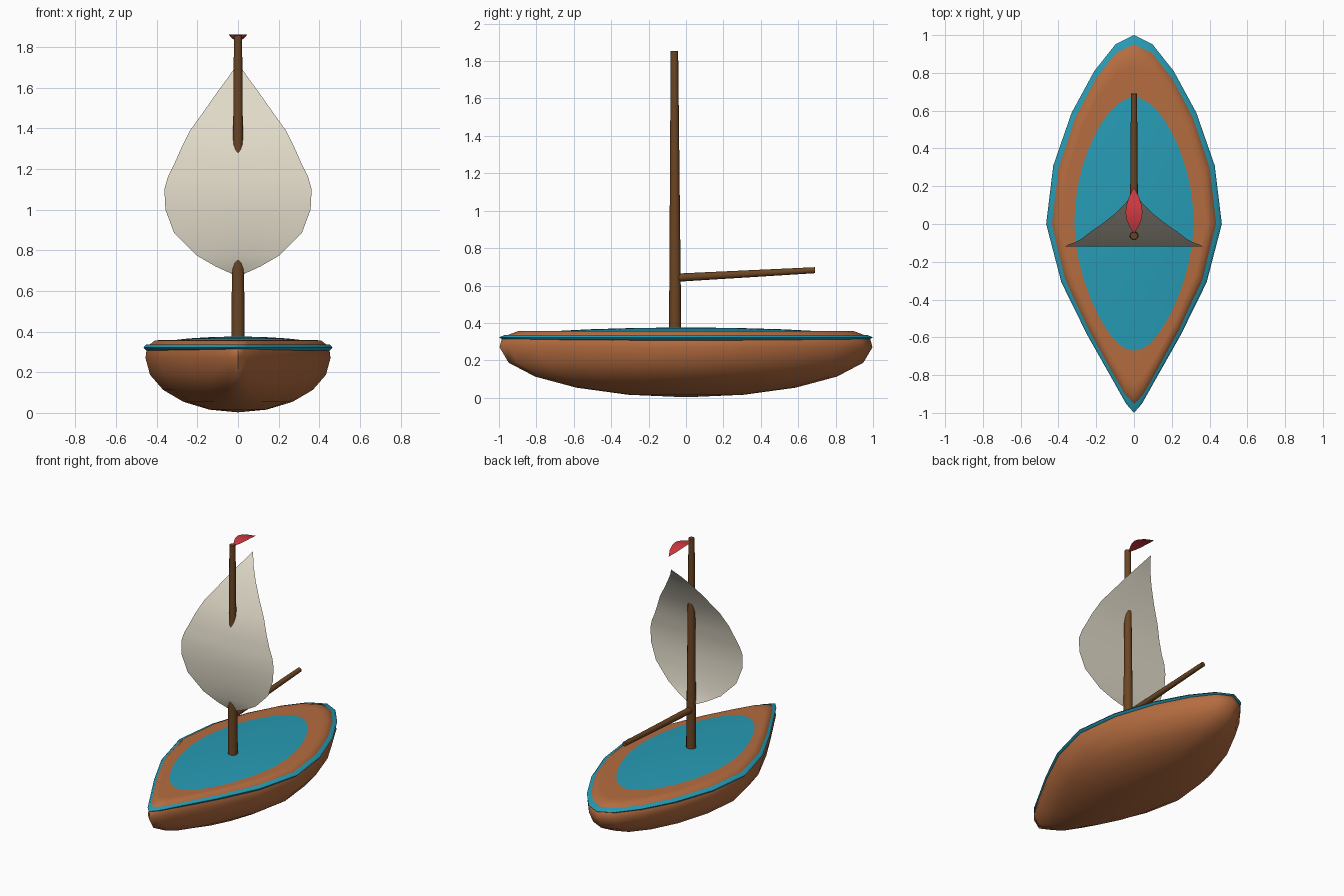
import bpy
import bmesh
from math import sin, cos, pi, radians
from mathutils import Vector

cube = bpy.data.objects.get("Cube")
if cube:
    bpy.data.objects.remove(cube)


def material(name, rgb):
    m = bpy.data.materials.new(name)
    m.use_nodes = True
    m.diffuse_color = (*rgb, 1)
    m.node_tree.nodes["Principled BSDF"].inputs["Base Color"].default_value = (*rgb, 1)
    return m


HULL = material("warm_wood", (0.46, 0.15, 0.05))
TEAL = material("teal_paint", (0.02, 0.33, 0.46))
SPAR = material("dark_wood", (0.15, 0.06, 0.017))
CANVAS = material("cream_canvas", (0.75, 0.70, 0.58))
RED = material("red_cloth", (0.62, 0.04, 0.05))


def finish(name, bm, mat, angle):
    bm.normal_update()
    mesh = bpy.data.meshes.new(name)
    bm.to_mesh(mesh)
    bm.free()
    mesh.materials.append(mat)
    ob = bpy.data.objects.new(name, mesh)
    bpy.context.collection.objects.link(ob)
    bpy.ops.object.select_all(action="DESELECT")
    ob.select_set(True)
    bpy.context.view_layer.objects.active = ob
    bpy.ops.object.shade_smooth_by_angle(angle=radians(angle))
    return ob


def boat_loft(name, rings, sx, sy, bow_taper, sides, mat, angle=60):
    """Stack boat-shaped outlines, each given as (scale, height)."""
    bm = bmesh.new()
    loops = []
    for scale, z in rings:
        loop = []
        for i in range(sides):
            a = 2 * pi * i / sides
            y = scale * sy * sin(a)
            pinch = 1 - (bow_taper * abs(y) ** 1.5 if y < 0 else 0.35 * y * y)
            loop.append(bm.verts.new((scale * sx * cos(a) * pinch, y, z)))
        loops.append(loop)
    for low, high in zip(loops, loops[1:]):
        for i in range(sides):
            j = (i + 1) % sides
            bm.faces.new((low[i], low[j], high[j], high[i]))
    bm.faces.new(loops[0][::-1])
    bm.faces.new(loops[-1])
    return finish(name, bm, mat, angle)


def spar(name, start, end, r1, r2):
    """Tapered round pole between two points."""
    a, b = Vector(start), Vector(end)
    bm = bmesh.new()
    bmesh.ops.create_cone(bm, cap_ends=True, segments=12, radius1=r1, radius2=r2,
                          depth=(b - a).length)
    turn = (b - a).to_track_quat("Z", "Y").to_matrix()
    bmesh.ops.rotate(bm, matrix=turn, verts=bm.verts)
    bmesh.ops.translate(bm, vec=(a + b) / 2, verts=bm.verts)
    return finish(name, bm, SPAR, 50)


def leaf(name, rows, mat):
    """Curved cloth sheet from rows of (half width, y, z)."""
    bm = bmesh.new()
    cols = [[bm.verts.new((w * s, y, z)) for s in (-1, 0, 1)] for w, y, z in rows]
    for p, q in zip(cols, cols[1:]):
        for i in range(2):
            bm.faces.new((p[i], p[i + 1], q[i + 1], q[i]))
    bmesh.ops.remove_doubles(bm, verts=bm.verts, dist=0.0005)
    return finish(name, bm, mat, 60)


# Hull: half an ellipsoid with a rounded gunwale
depth = 0.27
bowl = [(max(cos(t), 0.01), depth * (1 - sin(t)) + 0.003 * sin(t))
        for t in (radians(90 - 18 * k) for k in range(6))]
boat_loft("hull", bowl + [(0.985, 0.325), (0.9, 0.356), (0.84, 0.358)],
          0.455, 0.997, 0.76, 20, HULL)

# Painted rubbing strip and domed deck
boat_loft("side_stripe", [(0.97, 0.307), (1, 0.322), (0.97, 0.336)],
          0.465, 1.0, 0.76, 20, TEAL)
boat_loft("deck", [(1, 0.357), (0.75, 0.366), (0.4, 0.373), (0.01, 0.376)],
          0.325, 0.69, 0.4, 40, TEAL)

# Mast and boom
spar("mast", (0, -0.058, 0.33), (0, -0.062, 1.855), 0.033, 0.02)
spar("boom", (0, -0.05, 0.642), (0, 0.69, 0.682), 0.022, 0.016)

# Billowing sail
leaf("sail", [
    (0, -0.055, 0.67), (0.11, -0.078, 0.72), (0.205, -0.095, 0.775),
    (0.315, -0.113, 0.887), (0.357, -0.12, 1.0), (0.362, -0.118, 1.1),
    (0.345, -0.108, 1.16), (0.315, -0.098, 1.22), (0.28, -0.08, 1.3),
    (0.235, -0.045, 1.39), (0.17, 0.0, 1.48), (0.1, 0.055, 1.58),
    (0.045, 0.11, 1.655), (0, 0.168, 1.72)], CANVAS)

# Pennant at the masthead
leaf("pennant", [
    (0, -0.05, 1.84), (0.026, -0.01, 1.85), (0.04, 0.025, 1.857),
    (0.045, 0.06, 1.86), (0.04, 0.1, 1.854), (0.026, 0.145, 1.84),
    (0, 0.195, 1.82)], RED)
